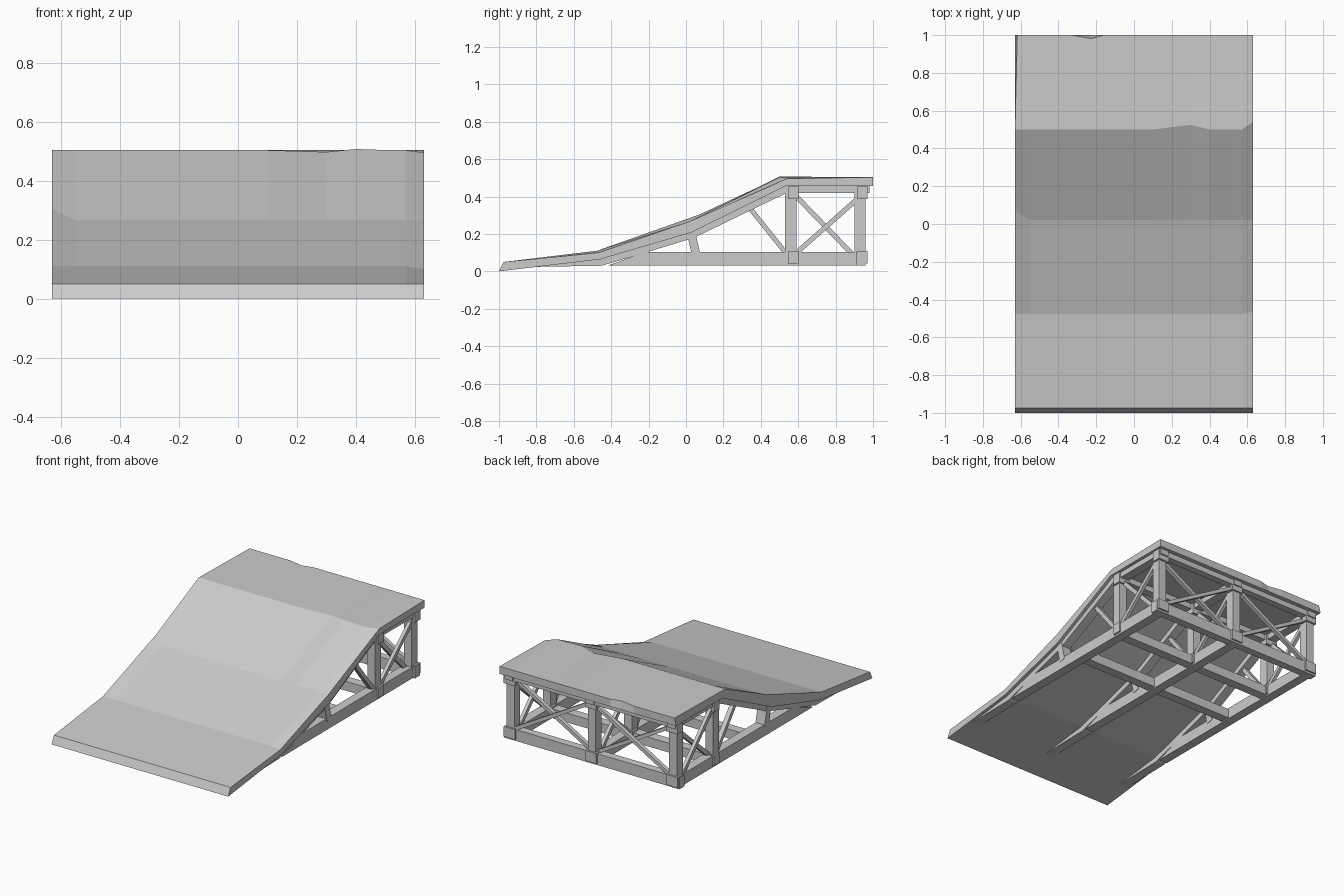
import bpy, bmesh
from mathutils import Vector, Matrix

cube = bpy.data.objects.get("Cube")
if cube:
    bpy.data.objects.remove(cube, do_unlink=True)

GREY = (0.6, 0.6, 0.6, 1)
mat = bpy.data.materials.new("weathered_grey")
mat.use_nodes = True
mat.diffuse_color = GREY
mat.node_tree.nodes["Principled BSDF"].inputs["Base Color"].default_value = GREY


def finish(name, bm):
    bmesh.ops.recalc_face_normals(bm, faces=bm.faces)
    mesh = bpy.data.meshes.new(name)
    bm.to_mesh(mesh)
    bm.free()
    mesh.materials.append(mat)
    obj = bpy.data.objects.new(name, mesh)
    bpy.context.collection.objects.link(obj)
    return obj


def box(name, center, size):
    bm = bmesh.new()
    bmesh.ops.create_cube(bm, size=1, matrix=Matrix.Translation(center) @ Matrix.Diagonal((*size, 1)))
    return finish(name, bm)


def beam(name, a, b, width, depth):
    """Rectangular bar running from a to b."""
    a, b = Vector(a), Vector(b)
    d = b - a
    turn = d.to_track_quat('Z', 'Y').to_matrix().to_4x4()
    bm = bmesh.new()
    bmesh.ops.create_cube(bm, size=1, matrix=Matrix.Translation((a + b) / 2) @ turn
                          @ Matrix.Diagonal((width, depth, d.length, 1)))
    return finish(name, bm)


def side_prism(name, profile, x, width):
    """Side profile (y, z) extruded across the width."""
    bm = bmesh.new()
    face = bm.faces.new([bm.verts.new((x - width / 2, y, z)) for y, z in profile])
    new = bmesh.ops.extrude_face_region(bm, geom=[face])["geom"]
    bmesh.ops.translate(bm, vec=(width, 0, 0), verts=[v for v in new if isinstance(v, bmesh.types.BMVert)])
    return finish(name, bm)


# Deck: bent slab with a few worn, dented edges
HALF = 0.63
TOP = [(-0.975, 0.05), (-0.476, 0.11), (0.02, 0.267), (0.5, 0.503), (1, 0.503)]
UNDER = [(-1, 0), (-0.46, 0.064), (0.03, 0.208), (0.53, 0.455), (1, 0.455)]
COLUMNS = [-HALF, -0.55, -0.33, -0.23, -0.16, 0.1, 0.3, 0.4, 0.52, 0.57, HALF]
# (column, top row): offset
DENTS = {
    (0, 2): (0, 0.05, 0.036),
    (6, 3): (0, 0.025, -0.006),
    (7, 3): (0, 0, 0.004),
    (10, 3): (0, 0.04, -0.008),
    (10, 1): (0, 0.01, -0.01),
    (3, 4): (0, -0.018, 0),
    (0, 4): (0.012, 0, 0),
}
bm = bmesh.new()
sections = []
for c, x in enumerate(COLUMNS):
    ring = [bm.verts.new(Vector((x, y, z)) + Vector(DENTS.get((c, r), (0, 0, 0))))
            for r, (y, z) in enumerate(TOP)]
    ring += [bm.verts.new((x, y, z)) for y, z in reversed(UNDER)]
    sections.append(ring)
n = len(sections[0])
for s, t in zip(sections, sections[1:]):
    for i in range(n):
        j = (i + 1) % n
        bm.faces.new((s[i], s[j], t[j], t[i]))
for ring in (sections[0], sections[-1]):
    for i in range(len(TOP) - 1):
        bm.faces.new((ring[i], ring[i + 1], ring[n - 2 - i], ring[n - 1 - i]))
finish("deck", bm)

# Three lengthwise frames: stringer, base rail, posts, blocks and braces
STRINGER = [(-0.8, 0.024), (-0.46, 0.066), (0.03, 0.21), (0.53, 0.457), (0.98, 0.457),
            (0.98, 0.42), (0.54, 0.42), (0.04, 0.178), (-0.45, 0.03)]
RAIL = [(-0.42, 0.03), (0.96, 0.03), (0.96, 0.103), (-0.22, 0.103)]
POSTS = (0.56, 0.93)
for side, x in (("right", -0.58), ("middle", 0), ("left", 0.58)):
    side_prism(side + "_stringer", STRINGER, x, 0.06)
    side_prism(side + "_base_rail", RAIL, x, 0.06)
    for label, y in zip(("front", "back"), POSTS):
        box(f"{side}_{label}_post", (x, y, 0.24), (0.055, 0.06, 0.39))
        for level, z in (("lower", 0.075), ("upper", 0.42)):
            box(f"{side}_{label}_{level}_block", (x, y + 0.014, z), (0.08, 0.055, 0.066))
    beam(side + "_short_strut", (x, 0.025, 0.215), (x, 0.055, 0.085), 0.065, 0.045)
    beam(side + "_ramp_brace", (x, 0.34, 0.34), (x, 0.54, 0.09), 0.03, 0.025)
    beam(side + "_brace_rising", (x + 0.012, 0.58, 0.09), (x + 0.012, 0.92, 0.39), 0.022, 0.026)
    beam(side + "_brace_falling", (x - 0.012, 0.58, 0.41), (x - 0.012, 0.92, 0.06), 0.022, 0.026)

# Crosswise beams
box("back_base_beam", (0, 0.935, 0.067), (1.25, 0.05, 0.073))
box("back_top_beam", (0, 0.95, 0.438), (1.2, 0.045, 0.037))
box("front_top_beam", (0, 0.56, 0.438), (1.2, 0.05, 0.037))
for label, y in (("rear", 0.56), ("fore", 0.2)):
    box(label + "_floor_beam", (0, y, 0.067), (1.14, 0.06, 0.06))

# Crossed braces across the back
for side, s in (("right", -1), ("left", 1)):
    beam(side + "_back_brace_outward", (s * 0.02, 0.925, 0.1), (s * 0.56, 0.925, 0.41), 0.026, 0.022)
    beam(side + "_back_brace_inward", (s * 0.56, 0.947, 0.1), (s * 0.02, 0.947, 0.41), 0.026, 0.022)
